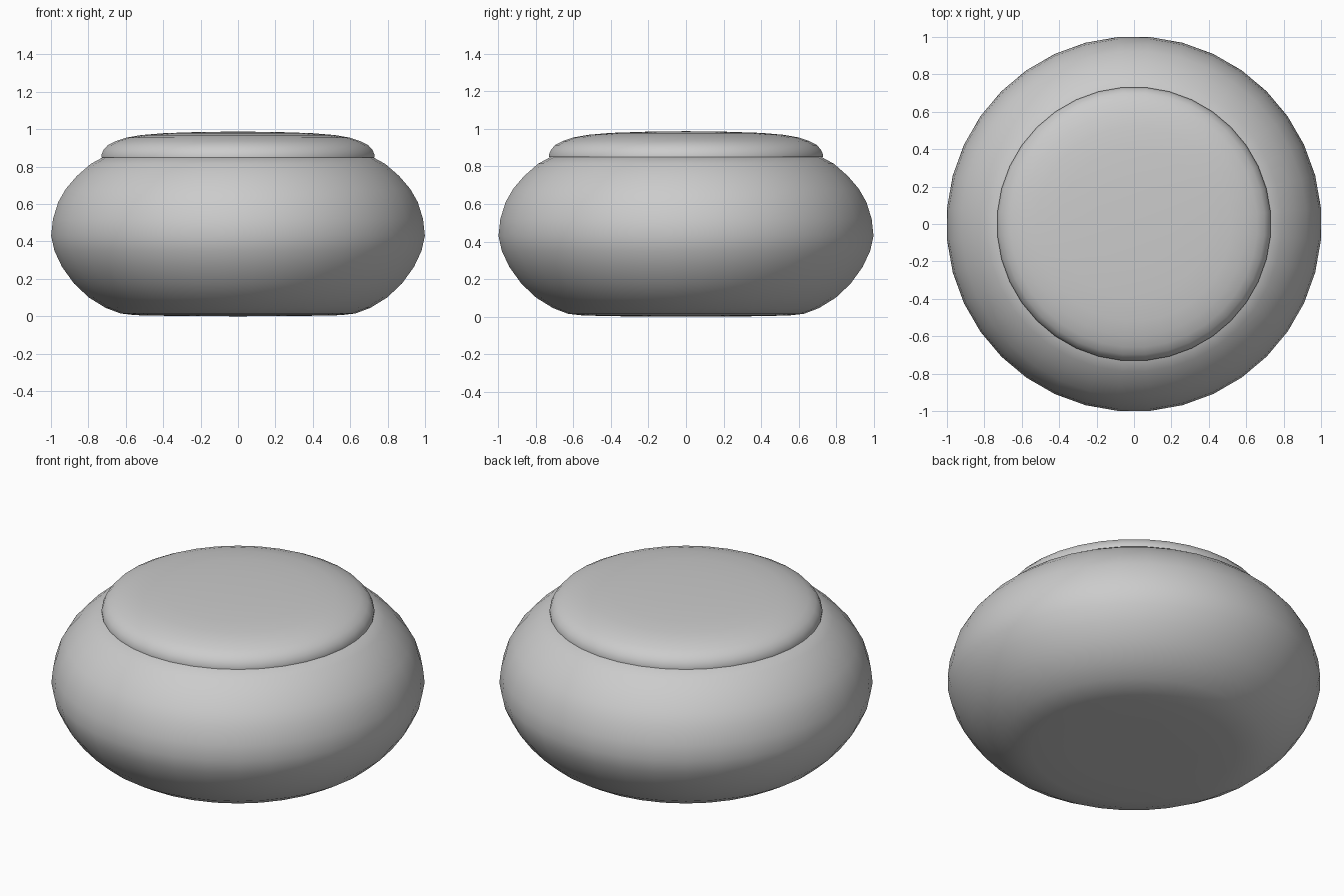
import bpy, bmesh
from math import pi, cos, sin, radians

if "Cube" in bpy.data.objects:
    bpy.data.objects.remove(bpy.data.objects["Cube"])

SIDES = 36


def lathe(name, profile):
    """Revolve (radius, z) points about z; radius 0 closes at a pole."""
    bm = bmesh.new()
    rings = []
    for r, z in profile:
        if r == 0:
            rings.append([bm.verts.new((0, 0, z))])
        else:
            angles = [2 * pi * (i + 0.5) / SIDES for i in range(SIDES)]
            rings.append([bm.verts.new((r * cos(a), r * sin(a), z)) for a in angles])
    for low, high in zip(rings, rings[1:]):
        for i in range(SIDES):
            j = (i + 1) % SIDES
            if len(low) == 1:
                bm.faces.new((low[0], high[j], high[i]))
            elif len(high) == 1:
                bm.faces.new((low[i], low[j], high[0]))
            else:
                bm.faces.new((low[i], low[j], high[j], high[i]))
    bmesh.ops.recalc_face_normals(bm, faces=bm.faces)
    mesh = bpy.data.meshes.new(name)
    bm.to_mesh(mesh)
    bm.free()
    obj = bpy.data.objects.new(name, mesh)
    bpy.context.collection.objects.link(obj)
    bpy.ops.object.select_all(action='DESELECT')
    obj.select_set(True)
    bpy.context.view_layer.objects.active = obj
    bpy.ops.object.shade_smooth_by_angle(angle=radians(40))
    return obj


# Squat rounded pot body
lathe("pot_body", [
    (0, 0), (0.35, 0.002), (0.55, 0.006), (0.63, 0.015), (0.71, 0.045),
    (0.80, 0.10), (0.88, 0.175), (0.945, 0.265), (0.985, 0.35), (1.003, 0.43),
    (0.993, 0.52), (0.965, 0.61), (0.925, 0.68), (0.865, 0.75),
    (0.79, 0.815), (0.72, 0.853), (0, 0.853)])

# Low domed lid
lathe("lid", [
    (0, 0.85), (0.733, 0.85), (0.733, 0.863), (0.722, 0.889), (0.70, 0.914),
    (0.66, 0.935), (0.60, 0.955), (0.52, 0.969), (0.40, 0.979),
    (0.22, 0.985), (0, 0.988)])
